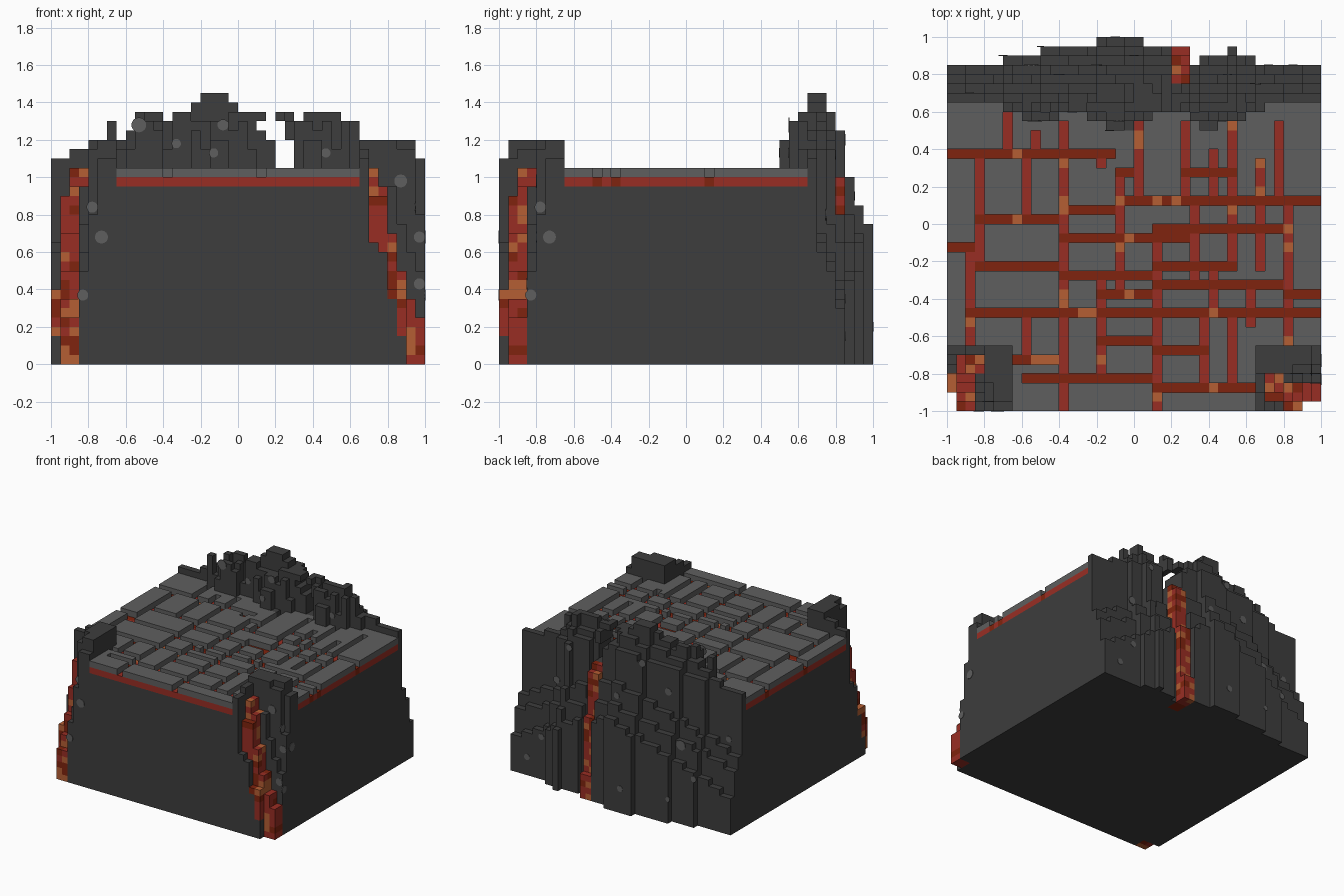
import bpy, bmesh, random
from mathutils import Matrix, Vector

random.seed(4)
if "Cube" in bpy.data.objects:
    bpy.data.objects.remove(bpy.data.objects["Cube"])

S = 0.05  # block size; the model is 40 blocks wide


def material(name, rgb):
    lin = [c / 12.92 if c < 0.04 else ((c + 0.055) / 1.055) ** 2.4 for c in rgb] + [1]
    m = bpy.data.materials.new(name)
    m.diffuse_color = lin
    m.use_nodes = True
    m.node_tree.nodes["Principled BSDF"].inputs["Base Color"].default_value = lin
    return m


ROCK, STONE, RED, DARK, ORANGE = range(5)
MATS = [material("dark_rock", (.24, .24, .24)), material("grey_stone", (.37, .37, .37)),
        material("lava_red", (.60, .18, .14)), material("lava_dark", (.50, .14, .055)),
        material("lava_orange", (.71, .37, .20))]

blocks = {}  # (i, j, k) -> (part, colour)


def column(part, i, j, z0, z1, colour):
    for k in range(z0, z1):
        blocks[i, j, k] = (part, colour() if callable(colour) else colour)


def clear(i, j):
    for k in range(31):
        blocks.pop((i, j, k), None)


def lava():
    return random.choices((RED, DARK, ORANGE), (55, 28, 17))[0]


def runs(pairs):
    """Expand (count, value) pairs to one value per block."""
    return [v for n, v in pairs for _ in range(n)]


# Channels between paving stones: (line, start, end) in blocks
vertical = [(6, 28, 32), (3, 15, 28), (2, 7, 18), (8, 20, 28), (8, 5, 11), (12, 0, 31),
            (9, 28, 30), (16, 26, 28), (16, 4, 14), (18, 13, 26), (20, 23, 31), (22, 0, 19),
            (25, 23, 31), (26, 14, 22), (27, 2, 11), (28, 11, 15), (28, 23, 28), (30, 15, 31),
            (30, 3, 11), (32, 9, 13), (33, 15, 22), (33, 23, 27), (35, 23, 31), (36, 7, 23)]
horizontal = [(27, 0, 18), (25, 25, 31), (25, 18, 20), (22, 18, 40), (21, 12, 18), (20, 3, 12),
              (19, 22, 37), (18, 12, 26), (17, 0, 3), (15, 3, 12), (15, 22, 31), (14, 12, 22),
              (13, 22, 36), (12, 16, 22), (12, 36, 40), (10, 2, 40), (7, 16, 22), (6, 22, 28),
              (5, 7, 12), (3, 8, 22), (2, 22, 35)]
across = {(i, j) for j, a, b in horizontal for i in range(a, b)}
along = {(i, j) for i, a, b in vertical for j in range(a, b)}

# Solid base, lava layer and paving stones
for i in range(40):
    for j in range(33):
        column("base", i, j, 0, 19, ROCK)
        c = DARK if (i, j) in across else RED
        if (i, j) in across | along and 0 < i < 39 and j > 0 and random.random() < .07:
            c = ORANGE
        column("lava_floor", i, j, 19, 20, c)
        if (i, j) not in across | along:
            column("paving_stones", i, j, 20, 21, STONE)

# Back ridge: skyline, front edge and back edge along x
sky = runs([(1, 22), (2, 23), (2, 24), (1, 25), (3, 26), (3, 27), (1, 26), (2, 27), (1, 28), (1, 30),
            (2, 29), (1, 28), (7, 27), (1, 29), (2, 28), (2, 27), (2, 26), (1, 25), (2, 24), (2, 23), (1, 22)])
front = runs([(6, 33), (2, 32), (4, 31), (3, 32), (2, 31), (3, 30), (2, 31), (4, 32), (1, 31),
              (2, 30), (3, 31), (2, 32), (6, 33)])
back = runs([(6, 37), (4, 38), (6, 39), (5, 40), (5, 39), (1, 37), (3, 38), (1, 39), (2, 38), (7, 37)])
side_steps = [6, 10, 12, 22, 23, 24]
mid_steps = [15, 17, 20, 25, 27, 30]
front_cap = {30: 24, 31: 26, 32: 27, 33: 29}
for i in range(40):
    t = 1 - abs(i - 19.5) / 19.5
    for j in range(front[i], back[i]):
        k = back[i] - 1 - j
        h = sky[i]
        if k < 6:
            h = min(h, round(side_steps[k] + (mid_steps[k] - side_steps[k]) * t))
        if j in front_cap:
            h = min(h, front_cap[j])
        if j < 33:
            h -= random.choice((0, 0, 1, 3))
        clear(i, j)
        column("back_ridge", i, j, 0, max(h, 21 if j < 33 else 1), ROCK)

# Window through the ridge: (bottom, top, x start, x end)
for z0, z1, a, b in [(21, 24, 24, 26), (24, 25, 23, 25), (25, 26, 22, 25), (26, 30, 23, 24)]:
    for i in range(a, b):
        for j in range(29, 40):
            for k in range(z0, z1):
                blocks.pop((i, j, k), None)

# Lava fall down the back of the ridge
for i in (24, 25):
    for j, h in [(35, 21), (36, 20), (37, 13), (38, 4)]:
        for k in range(21):
            blocks.pop((i, j, k), None)
        column("back_lava_fall", i, j, 0, h, lava)

# Front corners: rock with a lava stream; the second is a quarter turn of the first
stream = [21, 19, 14, 10, 7, 5]
bank = [13, 12, 7, 3, 0, 0]
for name, turn in (("left", False), ("right", True)):
    rock, flow = name + "_corner_rock", name + "_corner_lava"
    for a in range(33, 40):
        for b in range(7):
            i, j = (b, 39 - a) if turn else (a, b)
            clear(i, j)
            n = a - 34
            if a == 33 or b > 3:
                h = 22 if b < 2 else 23 if b < 4 else 24
                if a == 39:
                    h = 16 if b == 4 else 22
                elif a > 36 and b == 4:
                    h = 23
                column(rock, i, j, 0, h, ROCK)
            elif b == 3 and n > 1:
                column(rock, i, j, 0, stream[n] + 5, ROCK)
            elif b == 0:
                if n < 4:
                    column(rock, i, j, 0, bank[n], ROCK)
                    column(flow, i, j, bank[n], min(8, stream[n]), lava)
            else:
                top = min(stream[n], 18 if b == 1 else 21)
                low = max(0, top - 8)
                column(rock, i, j, 0, low, ROCK)
                column(flow, i, j, low, top, lava)


def build(part):
    """Mesh the exposed faces of a part, merged into large rectangles."""
    bm = bmesh.new()
    planes = {}
    for cell, (p, c) in blocks.items():
        if p != part:
            continue
        for ax in range(3):
            for s in (0, 1):
                n = list(cell)
                n[ax] += 2 * s - 1
                if tuple(n) not in blocks:
                    planes.setdefault((ax, s, cell[ax] + s), {})[cell[(ax + 1) % 3], cell[(ax + 2) % 3]] = c
    for (ax, s, level), mask in planes.items():
        for u, v in sorted(mask):
            if (u, v) not in mask:
                continue
            c = mask[u, v]
            v2 = v + 1
            while mask.get((u, v2)) == c:
                v2 += 1
            u2 = u + 1
            while all(mask.get((u2, w)) == c for w in range(v, v2)):
                u2 += 1
            for x in range(u, u2):
                for y in range(v, v2):
                    del mask[x, y]
            verts = []
            for x, y in ((u, v), (u2, v), (u2, v2), (u, v2)):
                co = [0, 0, 0]
                co[ax], co[(ax + 1) % 3], co[(ax + 2) % 3] = level, x, y
                verts.append(bm.verts.new((co[0] * S - 1, co[1] * S - 1, co[2] * S)))
            bm.faces.new(verts if s else verts[::-1]).material_index = c
    bmesh.ops.remove_doubles(bm, verts=bm.verts, dist=.001)
    finish(part, bm, MATS)


def finish(name, bm, mats):
    me = bpy.data.meshes.new(name)
    bm.to_mesh(me)
    bm.free()
    for m in mats:
        me.materials.append(m)
    bpy.context.collection.objects.link(bpy.data.objects.new(name, me))


for part in sorted({p for p, _ in blocks.values()}):
    build(part)

# Round pale pebbles set in the rock, placed on the first block met from each side
spots = {
    (1, 1): [(-.53, 1.28, .04), (-.33, 1.18, .025), (-.13, 1.13, .025), (-.08, 1.28, .03), (.47, 1.13, .025),
             (.67, 1.26, .04), (.87, .98, .035), (.97, .68, .03), (.97, .43, .03), (-.78, .84, .03),
             (-.73, .68, .035), (-.83, .37, .03)],
    (1, -1): [(.5, 1.12, .025), (.65, .8, .03), (.72, .35, .025), (-.55, .62, .04), (-.1, .2, .025), (-.7, .4, .025),
              (-.4, 1.0, .03), (-.5, .2, .02), (0, .9, .025), (.85, .15, .025), (-.2, 1.2, .03), (-.88, .7, .025)],
    (0, -1): [(-.78, .84, .03), (-.73, .68, .035), (-.83, .37, .03)]}
bm = bmesh.new()
for (ax, step), items in spots.items():
    for a, z, r in items:
        cell = [int((a + 1) / S)] * 2 + [int(z / S)]
        for d in (range(40) if step > 0 else range(39, -1, -1)):
            cell[ax] = d
            hit = blocks.get(tuple(cell))
            if hit:
                break
        if not hit or hit[1] != ROCK:
            continue
        pos = Vector((a, a, z))
        pos[ax] = (d + (step < 0)) * S - 1
        rot = Matrix.Rotation(1.5708, 4, "X" if ax == 1 else "Y")
        bmesh.ops.create_cone(bm, cap_ends=True, segments=14, radius1=r, radius2=r, depth=.006,
                              matrix=Matrix.Translation(pos) @ rot)
finish("rock_pebbles", bm, [MATS[STONE]])
